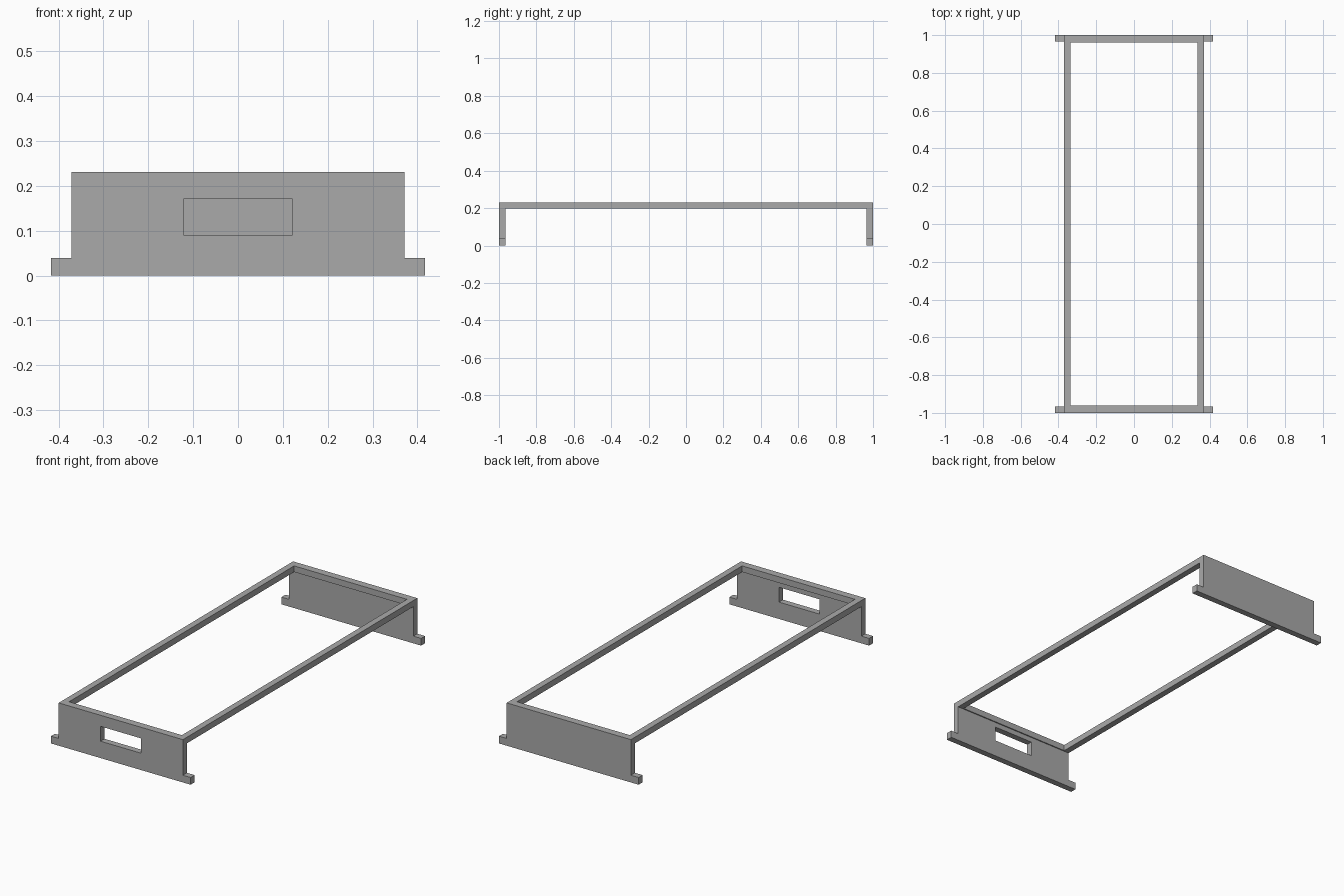
import bpy
import bmesh

cube = bpy.data.objects.get("Cube")
if cube:
    bpy.data.objects.remove(cube, do_unlink=True)

# Overall sizes
HALF_X, HALF_Y, TOP = 0.371, 1.0, 0.231
RAIL, END_BAR, RAIL_BOTTOM = 0.034, 0.04, 0.198
FOOT_X, FOOT_TOP, PANEL = 0.417, 0.039, 0.034
SLOT_X, SLOT_LOW, SLOT_HIGH = 0.121, 0.091, 0.171

grey = bpy.data.materials.new("plain grey")
grey.use_nodes = True
colour = (0.4, 0.4, 0.4, 1)
grey.diffuse_color = colour
grey.node_tree.nodes["Principled BSDF"].inputs["Base Color"].default_value = colour


def rectangle(x, low, high):
    return [(-x, low), (x, low), (x, high), (-x, high)]


def extruded(name, outline, hole, place, depth):
    """Extrude an outline, with an optional hole, along the depth vector."""
    bm = bmesh.new()
    edges = []
    for loop in (outline, hole):
        verts = [bm.verts.new(place(a, b)) for a, b in loop]
        edges += [bm.edges.new((v, verts[(i + 1) % len(verts)]))
                  for i, v in enumerate(verts)]
    bmesh.ops.triangle_fill(bm, edges=edges, use_beauty=True)
    made = bmesh.ops.extrude_face_region(bm, geom=bm.faces[:], use_keep_orig=True)
    moved = [g for g in made["geom"] if isinstance(g, bmesh.types.BMVert)]
    bmesh.ops.translate(bm, verts=moved, vec=depth)
    bmesh.ops.recalc_face_normals(bm, faces=bm.faces[:])
    mesh = bpy.data.meshes.new(name)
    bm.to_mesh(mesh)
    bm.free()
    mesh.materials.append(grey)
    obj = bpy.data.objects.new(name, mesh)
    bpy.context.collection.objects.link(obj)
    return obj


# Open rectangular top frame
extruded("top_frame",
         rectangle(HALF_X, -HALF_Y, HALF_Y),
         rectangle(HALF_X - RAIL, END_BAR - HALF_Y, HALF_Y - END_BAR),
         lambda x, y: (x, y, RAIL_BOTTOM), (0, 0, TOP - RAIL_BOTTOM))

# End panels with feet stepping out at the bottom; they stop under the frame
half = [(FOOT_X, 0), (FOOT_X, FOOT_TOP), (HALF_X, FOOT_TOP), (HALF_X, RAIL_BOTTOM)]
panel_outline = half + [(-x, z) for x, z in reversed(half)]
slot = rectangle(SLOT_X, SLOT_LOW, SLOT_HIGH)
extruded("front_panel", panel_outline, slot,
         lambda x, z: (x, -HALF_Y, z), (0, PANEL, 0))
extruded("back_panel", panel_outline, [],
         lambda x, z: (x, HALF_Y, z), (0, -PANEL, 0))
